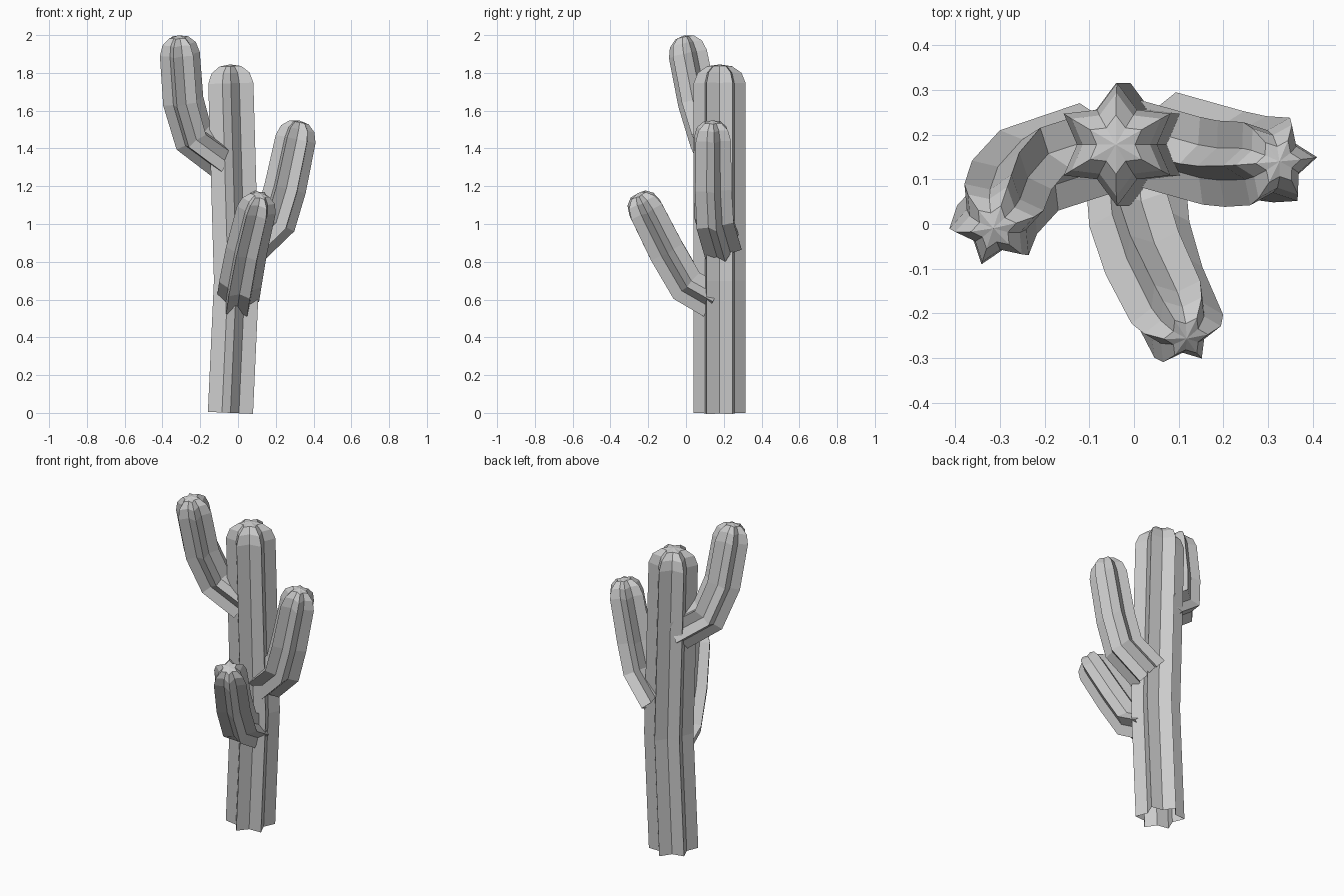
import bpy, bmesh
from math import cos, sin, pi, radians
from mathutils import Vector

if "Cube" in bpy.data.objects:
    bpy.data.objects.remove(bpy.data.objects["Cube"])

RIBS = 6
VALLEY = 0.65   # valley radius relative to rib radius


def ribbed_stem(name, path, radii, dome, phase):
    """Sweep a six-ribbed star along a path and close it with a rounded cap."""
    pts = [Vector(p) for p in path]
    n = len(pts)
    # mitred tangents
    seg = [(pts[i + 1] - pts[i]).normalized() for i in range(n - 1)]
    tan = [seg[0]] + [(seg[i - 1] + seg[i]).normalized() for i in range(1, n - 1)] + [seg[-1]]
    # rib direction set at the top and carried down to the base
    a = radians(phase)
    ref = Vector((cos(a), sin(a), 0))
    refs = [None] * n
    refs[-1] = (ref - tan[-1] * ref.dot(tan[-1])).normalized()
    for i in range(n - 2, -1, -1):
        refs[i] = tan[i + 1].rotation_difference(tan[i]) @ refs[i + 1]
    rings = list(zip(pts, tan, refs, radii))
    # rounded cap rings
    for h, s in ((0.55, 0.84), (0.9, 0.48)):
        rings.append((pts[-1] + tan[-1] * dome * h, tan[-1], refs[-1], radii[-1] * s))

    bm = bmesh.new()
    loops = []
    for c, t, u, r in rings:
        v = t.cross(u)
        loop = []
        for k in range(RIBS * 2):
            b = pi * k / RIBS
            rr = r if k % 2 == 0 else r * VALLEY
            loop.append(bm.verts.new(c + (u * cos(b) + v * sin(b)) * rr))
        loops.append(loop)
    m = RIBS * 2
    for lo, hi in zip(loops, loops[1:]):
        for k in range(m):
            bm.faces.new((lo[k], lo[(k + 1) % m], hi[(k + 1) % m], hi[k]))
    tip = bm.verts.new(pts[-1] + tan[-1] * dome)
    for k in range(m):
        bm.faces.new((loops[-1][k], loops[-1][(k + 1) % m], tip))
    me = bpy.data.meshes.new(name)
    bm.to_mesh(me)
    bm.free()
    ob = bpy.data.objects.new(name, me)
    bpy.context.collection.objects.link(ob)
    return ob


# main trunk, slightly bowed
ribbed_stem("trunk",
            [(-0.04, 0.178, 0), (-0.008, 0.178, 0.7), (-0.038, 0.178, 1.745)],
            [0.138, 0.138, 0.138], 0.1, 90)

# high left arm
ribbed_stem("left_arm",
            [(-0.07, 0.175, 1.34), (-0.235, 0.12, 1.46), (-0.29, 0.06, 1.65), (-0.308, 0.01, 1.9)],
            [0.112, 0.112, 0.11, 0.108], 0.1, 12)

# middle right arm
ribbed_stem("right_arm",
            [(0.05, 0.19, 0.88), (0.2, 0.148, 1.02), (0.25, 0.14, 1.19), (0.305, 0.14, 1.45)],
            [0.115, 0.115, 0.112, 0.108], 0.1, 5)

# low front arm
ribbed_stem("front_arm",
            [(0.0, 0.14, 0.6), (0.012, 0.0, 0.68), (0.045, -0.105, 0.86), (0.097, -0.213, 1.075)],
            [0.112, 0.113, 0.11, 0.105], 0.1, 0)
